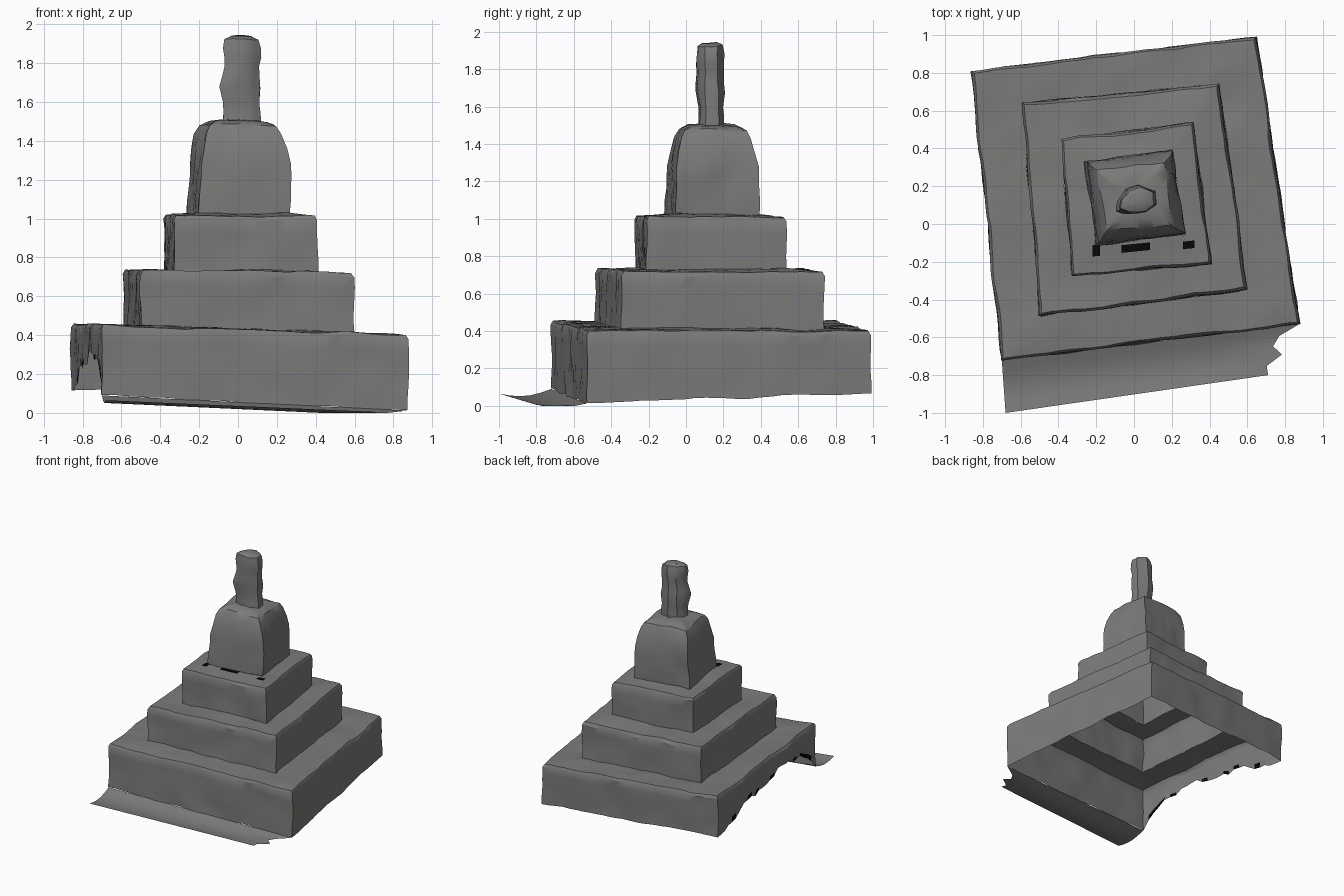
import bpy, bmesh, math, random
from mathutils import Vector, noise

if "Cube" in bpy.data.objects:
    bpy.data.objects.remove(bpy.data.objects["Cube"])

random.seed(4)


def material(name, value):
    m = bpy.data.materials.new(name)
    m.diffuse_color = (value, value, value * 0.98, 1)
    m.use_nodes = True
    m.node_tree.nodes["Principled BSDF"].inputs["Base Color"].default_value = m.diffuse_color
    return m


STONE = material("grey stone", 0.2)
DARK = material("black gap", 0.002)


def ring(corners, n):
    """Closed loop of points, n per side; corners run FL, FR, BR, BL."""
    pts = [Vector(c) for c in corners]
    return [pts[k].lerp(pts[(k + 1) % len(pts)], i / n)
            for k in range(len(pts)) for i in range(n)]


def level(plan, zs, scale=1.0):
    """Corner points of a plan shape at given heights, scaled about its centre."""
    cx = sum(p[0] for p in plan) / len(plan)
    cy = sum(p[1] for p in plan) / len(plan)
    if not isinstance(zs, (list, tuple)):
        zs = [zs] * len(plan)
    return [(cx + (x - cx) * scale, cy + (y - cy) * scale, z)
            for (x, y), z in zip(plan, zs)]


def weather(p, amp):
    return p + noise.noise_vector(p * 4.5) * amp + noise.noise_vector(p * 13) * amp * 0.4


def finish(name, bm, angle=32):
    me = bpy.data.meshes.new(name)
    bm.to_mesh(me)
    bm.free()
    me.materials.append(STONE)
    me.materials.append(DARK)
    ob = bpy.data.objects.new(name, me)
    bpy.context.collection.objects.link(ob)
    bpy.ops.object.select_all(action='DESELECT')
    ob.select_set(True)
    bpy.context.view_layer.objects.active = ob
    bpy.ops.object.shade_smooth_by_angle(angle=math.radians(angle))
    return ob


def loft(name, rings, amp=0.012, cap=False, cell=0.06, dark=None):
    """Skin a stack of point loops into a weathered open shell."""
    rows = [rings[0]]
    for a, b in zip(rings, rings[1:]):
        longest = max((q - p).length for p, q in zip(a, b))
        steps = max(1, round(longest / cell))
        for s in range(1, steps + 1):
            rows.append([p.lerp(q, s / steps) for p, q in zip(a, b)])
    bm = bmesh.new()
    grid = [[bm.verts.new(weather(p, amp)) for p in r] for r in rows]
    m = len(rows[0])
    for j in range(len(grid) - 1):
        for i in range(m):
            k = (i + 1) % m
            f = bm.faces.new((grid[j][i], grid[j][k], grid[j + 1][k], grid[j + 1][i]))
            if dark and dark(i, j):
                f.material_index = 1
    if cap:
        bm.faces.new(grid[-1])
    return finish(name, bm)


# Plan outlines of the tiers (FL, FR, BR, BL)
P1 = [(-0.70, -0.72), (0.875, -0.53), (0.65, 0.99), (-0.86, 0.81)]
P2 = [(-0.50, -0.49), (0.60, -0.35), (0.45, 0.74), (-0.59, 0.64)]
P3 = [(-0.325, -0.275), (0.41, -0.21), (0.31, 0.535), (-0.385, 0.45)]
P4 = [(-0.195, -0.105), (0.27, -0.06), (0.205, 0.395), (-0.26, 0.33)]
Z1, Z2 = [0.45, 0.40, 0.40, 0.455], [0.735, 0.72, 0.71, 0.735]
Z3 = [1.02, 1.01, 1.01, 1.02]


def down(zs, d):
    return [z - d for z in zs]


# Hollow tiers: wall, softened rim, then ledge running in to the next tier
N = 26
foot = ring(level(P1, [0.09, 0.012, 0.07, 0.12]), N)
for i in range(1, N):                      # ragged, broken left wall
    t = i / N
    foot[3 * N + i].z += 0.19 * min(1, t * 1.8, (1 - t) * 6) + random.uniform(-0.03, 0.03)
loft("base_tier", [foot,
                   ring(level(P1, down(Z1, 0.02)), N),
                   ring(level(P1, Z1, 0.985), N),
                   ring(level(P2, [0.45, 0.415, 0.41, 0.44]), N)],
     dark=lambda i, j: i > 3 * N + 3 and j == 0 and random.random() < 0.45)
loft("second_tier", [ring(level(P2, [0.45, 0.415, 0.41, 0.44]), 20),
                     ring(level(P2, down(Z2, 0.025)), 20),
                     ring(level(P2, Z2, 0.975), 20),
                     ring(level(P3, 0.73), 20)])
loft("third_tier", [ring(level(P3, 0.73), 16),
                    ring(level(P3, down(Z3, 0.02)), 16),
                    ring(level(P3, Z3, 0.97), 16),
                    ring(level(P4, 1.025), 16)])
# Upper block with rounded shoulders
profile = [(1.025, 1.0), (1.28, 0.985), (1.36, 0.93), (1.44, 0.84),
           (1.48, 0.74), (1.50, 0.55), (1.51, 0.2)]
loft("upper_block", [ring(level(P4, z, s), 12) for z, s in profile], amp=0.016, cap=True)

# Worn pillar on top
PP = [(-0.08, 0.08), (-0.03, 0.058), (0.06, 0.06), (0.115, 0.10),
      (0.11, 0.175), (0.03, 0.205), (-0.04, 0.185), (-0.08, 0.13)]
pillar = [(1.49, 0.94), (1.60, 0.88), (1.68, 1.0), (1.78, 0.93), (1.88, 0.97),
          (1.925, 0.85), (1.94, 0.5)]
loft("top_pillar", [ring(level(PP, z, s), 2) for z, s in pillar], amp=0.02, cap=True)

# Strip of paving along the front with a torn right end
bm = bmesh.new()
cols = 28
a0, a1 = Vector((-0.70, -0.72, 0.09)), Vector((0.875, -0.53, 0.012))
b0, b1 = Vector((-0.68, -1.0, 0.065)), Vector((0.71, -0.80, 0.005))
rows = []
for j in range(6):
    v = j / 5
    s, e = a0.lerp(b0, v), a1.lerp(b1, v)
    if 0 < j < 5:
        e = e + (e - s).normalized() * random.uniform(-0.08, 0.06)
    row = []
    for i in range(cols + 1):
        p = s.lerp(e, i / cols)
        p.z = max(0.0, p.z - 0.025 * math.sin(math.pi * v))
        row.append(bm.verts.new(p))
    rows.append(row)
for p, q in zip(rows, rows[1:]):
    for i in range(cols):
        bm.faces.new((q[i], q[i + 1], p[i + 1], p[i]))
finish("front_paving", bm)

# Small black gaps on the third ledge at the foot of the upper block
bm = bmesh.new()
for x, y, w, d in [(0.01, -0.125, 0.075, 0.02), (-0.20, -0.14, 0.02, 0.03),
                   (0.29, -0.11, 0.03, 0.02)]:
    f = bm.faces.new([bm.verts.new((x + sx * w, y + sy * d + sx * w * 0.1, 1.034))
                      for sx, sy in ((-1, -1), (1, -1), (1, 1), (-1, 1))])
    f.material_index = 1
finish("ledge_gaps", bm)
